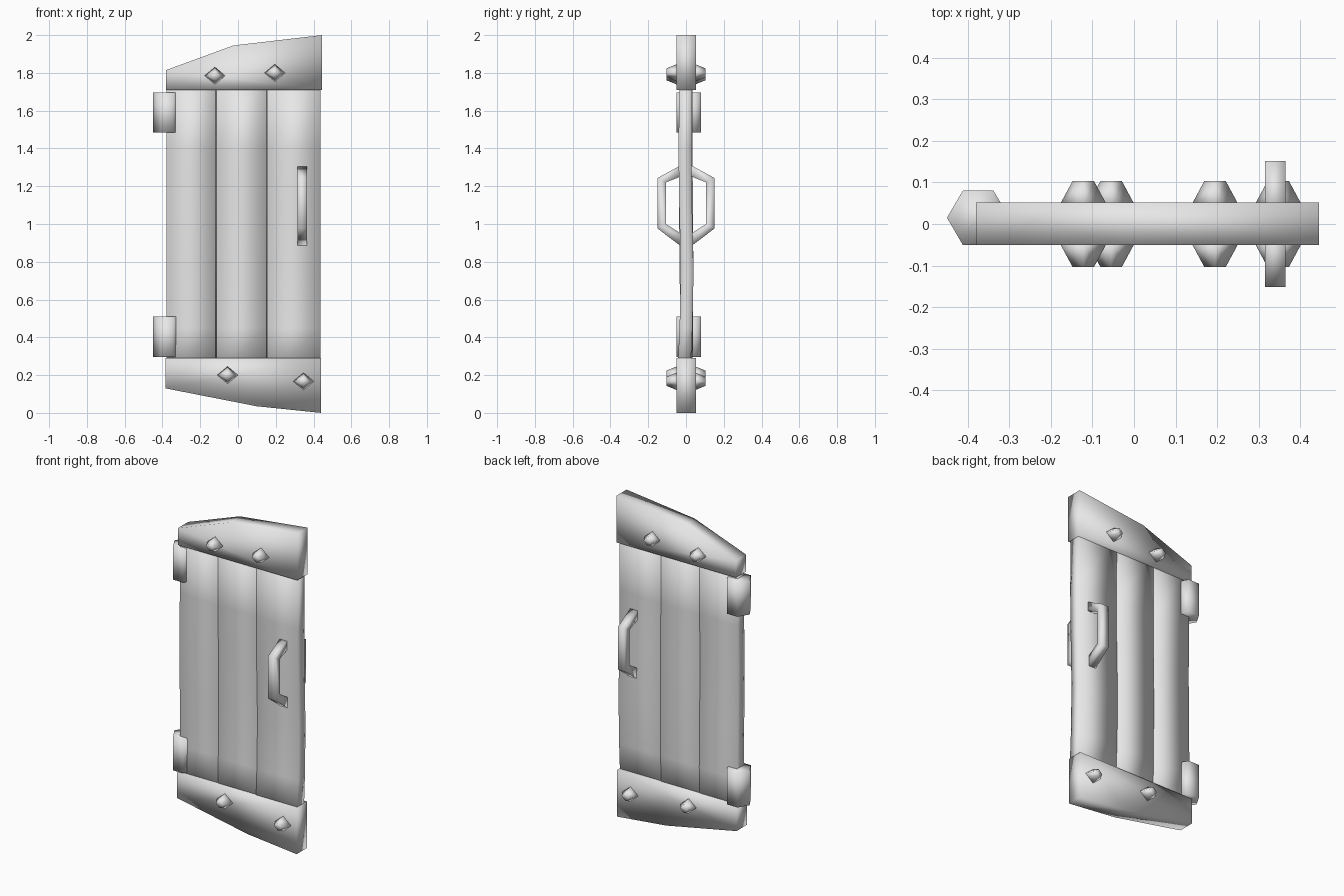
import bpy
import bmesh
from mathutils import Vector

cube = bpy.data.objects.get("Cube")
if cube:
    bpy.data.objects.remove(cube, do_unlink=True)

grey = bpy.data.materials.new("plain_grey")
grey.use_nodes = True
grey.diffuse_color = (0.8, 0.8, 0.8, 1)
grey.node_tree.nodes["Principled BSDF"].inputs["Base Color"].default_value = (0.8, 0.8, 0.8, 1)


def loft(name, rings):
    """Skin a list of equal-length point rings and cap both ends."""
    bm = bmesh.new()
    loops = [[bm.verts.new(p) for p in ring] for ring in rings]
    n = len(loops[0])
    for a, b in zip(loops, loops[1:]):
        for i in range(n):
            j = (i + 1) % n
            bm.faces.new((a[i], a[j], b[j], b[i]))
    bm.faces.new(loops[0])
    bm.faces.new(loops[-1])
    bmesh.ops.recalc_face_normals(bm, faces=bm.faces)
    for f in bm.faces:
        f.smooth = True
    mesh = bpy.data.meshes.new(name)
    bm.to_mesh(mesh)
    bm.free()
    mesh.materials.append(grey)
    obj = bpy.data.objects.new(name, mesh)
    bpy.context.collection.objects.link(obj)
    return obj


# Three warped planks, each a bent rectangular bar
levels = (0.2, 0.45, 0.75, 1.1, 1.4, 1.8)
planks = {
    "hinge_side_plank": (-0.378, -0.118, (0, 0.004, 0, -0.003, 0, 0)),
    "middle_plank": (-0.114, 0.15, (-0.004, 0.002, 0.005, 0.003, 0, 0)),
    "handle_side_plank": (0.154, 0.438, (-0.012, 0, 0.006, -0.002, -0.006, 0)),
}
for name, (x0, x1, bends) in planks.items():
    rings = []
    for z, bend in zip(levels, bends):
        front, back = bend - 0.034, bend + 0.034
        rings.append([(x0, front, z), (x1, front, z), (x1, back, z), (x0, back, z)])
    loft(name, rings)

# Seam backing that closes the narrow gaps between planks
for name, x in (("hinge_side_seam", -0.116), ("handle_side_seam", 0.152)):
    loft(name, [[(x - 0.01, -0.015, z), (x + 0.01, -0.015, z),
                 (x + 0.01, 0.015, z), (x - 0.01, 0.015, z)] for z in (0.25, 1.75)])

# Angled cross bands at top and bottom
bands = {
    "top_band": [(-0.38, 1.71), (0.445, 1.71), (0.445, 2.0), (-0.025, 1.945), (-0.38, 1.815)],
    "bottom_band": [(-0.385, 0.29), (0.44, 0.29), (0.44, 0), (0.1, 0.035), (-0.385, 0.13)],
}
for name, outline in bands.items():
    loft(name, [[(x, y, z) for x, z in outline] for y in (-0.05, 0.052)])

# Hinge barrels
section = [(-0.45, 0.015), (-0.412, 0.08), (-0.338, 0.08), (-0.32, 0.05),
           (-0.32, -0.02), (-0.345, -0.05), (-0.412, -0.05)]
for name, z0, z1 in (("lower_hinge", 0.295, 0.51), ("upper_hinge", 1.485, 1.695)):
    loft(name, [[(x, y, z) for x, y in section] for z in (z0, z1)])

# Diamond studs on both faces of the bands
studs = {"top_stud_a": (-0.122, 1.785), "top_stud_b": (0.195, 1.8),
         "bottom_stud_a": (-0.055, 0.2), "bottom_stud_b": (0.347, 0.167)}
for name, (x, z) in studs.items():
    for side, s in (("front", -1), ("back", 1)):
        rings = []
        for y, w, h in ((0.04, 0.06, 0.05), (0.103, 0.026, 0.024)):
            rings.append([(x - w, s * y, z), (x, s * y, z + h),
                          (x + w, s * y, z), (x, s * y, z - h)])
        loft(side + "_" + name, rings)

# Bent handles on both faces
bend = [((0.02, 1.315), (0.02, 1.255)), ((0.152, 1.243), (0.106, 1.22)),
        ((0.152, 0.977), (0.106, 1.0)), ((0.02, 0.877), (0.02, 0.945))]
for name, s in (("front_handle", -1), ("back_handle", 1)):
    rings = []
    for outer, inner in bend:
        rings.append([(0.315, s * outer[0], outer[1]), (0.364, s * outer[0], outer[1]),
                      (0.364, s * inner[0], inner[1]), (0.315, s * inner[0], inner[1])])
    loft(name, rings)
